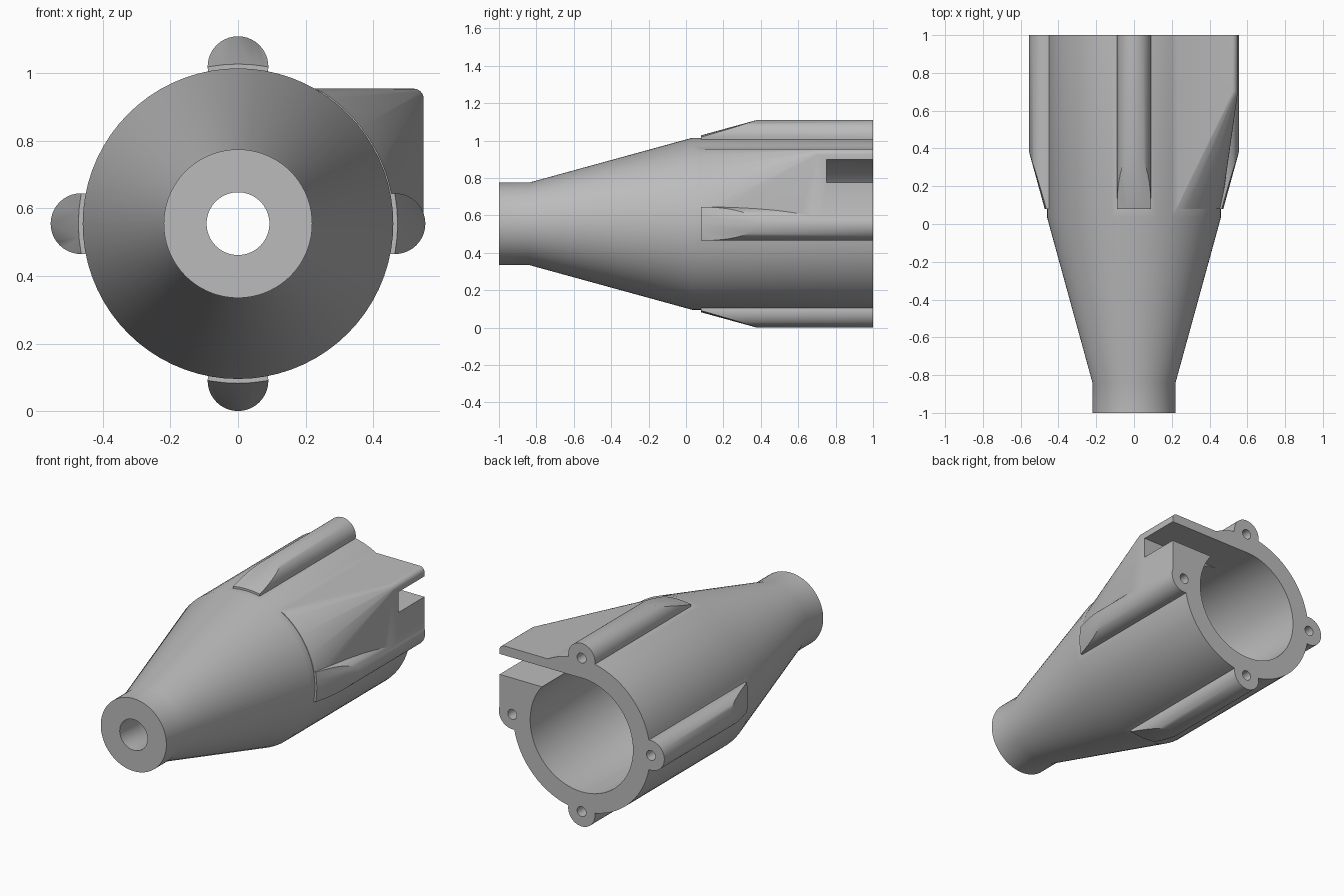
import bpy, bmesh, math
from mathutils import Vector

AXIS = 0.555          # height of the long axis
SIDES = 72

if "Cube" in bpy.data.objects:
    bpy.data.objects.remove(bpy.data.objects["Cube"], do_unlink=True)

grey = bpy.data.materials.new("plain grey")
grey.use_nodes = True
grey.diffuse_color = (0.5, 0.5, 0.5, 1)
grey.node_tree.nodes["Principled BSDF"].inputs["Base Color"].default_value = (0.5, 0.5, 0.5, 1)


def finish(name, bm):
    bmesh.ops.recalc_face_normals(bm, faces=bm.faces)
    mesh = bpy.data.meshes.new(name)
    bm.to_mesh(mesh)
    bm.free()
    mesh.materials.append(grey)
    obj = bpy.data.objects.new(name, mesh)
    bpy.context.collection.objects.link(obj)
    return obj


def revolve(name, profile, x=0.0, z=0.0, sides=SIDES):
    """Solid of (y, radius) pairs turned about a line parallel to y."""
    bm = bmesh.new()
    rings = []
    for y, r in profile:
        angles = [math.tau * i / sides for i in range(sides)]
        rings.append([bm.verts.new((x + r * math.cos(a), y, AXIS + z + r * math.sin(a)))
                      for a in angles])
    for a, b in zip(rings, rings[1:]):
        for i in range(sides):
            j = (i + 1) % sides
            bm.faces.new((a[i], a[j], b[j], b[i]))
    bm.faces.new(rings[0])
    bm.faces.new(rings[-1])
    return finish(name, bm)


def box(name, low, high):
    bm = bmesh.new()
    bmesh.ops.create_cube(bm, size=1)
    low, high = Vector(low), Vector(high)
    for v in bm.verts:
        v.co = (low + high) / 2 + v.co * (high - low)
    return finish(name, bm)


def combine(target, tool, operation):
    mod = target.modifiers.new("combine", 'BOOLEAN')
    mod.operation = operation
    mod.solver = 'EXACT'
    mod.object = tool
    bpy.context.view_layer.objects.active = target
    bpy.ops.object.modifier_apply(modifier=mod.name)
    bpy.data.objects.remove(tool, do_unlink=True)


# Tapered main shell
housing = revolve("nozzle_housing", [(-1, 0.22), (-0.84, 0.22), (0.034, 0.46), (1, 0.46)])

# Side block: blends from the round shell to a square corner
bm = bmesh.new()
arc = [math.radians(61 * i / 16) for i in range(17)]
front = [(0.463 * math.cos(a), 0.463 * math.sin(a)) for a in arc] + [(0, 0.4), (0, 0)]
corner = [math.radians(90 * i / 6) for i in range(7)]
back = [(0.52 + 0.03 * math.cos(a), 0.37 + 0.03 * math.sin(a)) for a in corner]
back += [(0, 0.4), (0, 0), (0.55, 0)]
for y, outline in ((0.08, front), (0.7, back), (1, back)):
    for x, z in outline:
        bm.verts.new((x, y, AXIS + min(z, 0.4)))
hull = bmesh.ops.convex_hull(bm, input=bm.verts)
spare = {g for g in hull["geom_interior"] + hull["geom_unused"]
         if isinstance(g, bmesh.types.BMVert)}
bmesh.ops.delete(bm, geom=list(spare), context='VERTS')
combine(housing, finish("side_block", bm), 'UNION')

# Four screw bosses, sloped at the front to follow the taper
spots = [(0.465, 0), (0, 0.465), (-0.465, 0), (0, -0.465)]
for x, z in spots:
    boss = revolve("screw_boss", [(0.08, 0.09), (1, 0.09)], x, z, 40)
    slope = revolve("slope_cutter", [(-0.84, 0.22), (0.39, 0.558), (1.1, 0.558)])
    combine(boss, slope, 'INTERSECT')
    combine(housing, boss, 'UNION')

# Hollow interior, screw holes and side slot
bore = revolve("bore_cutter", [(-1.1, 0.093), (-0.84, 0.093), (0.06, 0.345), (1.1, 0.345)])
combine(housing, bore, 'DIFFERENCE')
for x, z in spots:
    combine(housing, revolve("hole_cutter", [(0.5, 0.03), (1.1, 0.03)], x, z, 24), 'DIFFERENCE')
combine(housing, box("slot_cutter", (0, 0.75, 0.775), (0.7, 1.1, 0.899)), 'DIFFERENCE')

# Smooth curved walls, sharp rims
bpy.ops.object.select_all(action='DESELECT')
housing.select_set(True)
bpy.context.view_layer.objects.active = housing
bpy.ops.object.shade_smooth_by_angle(angle=math.radians(30))
